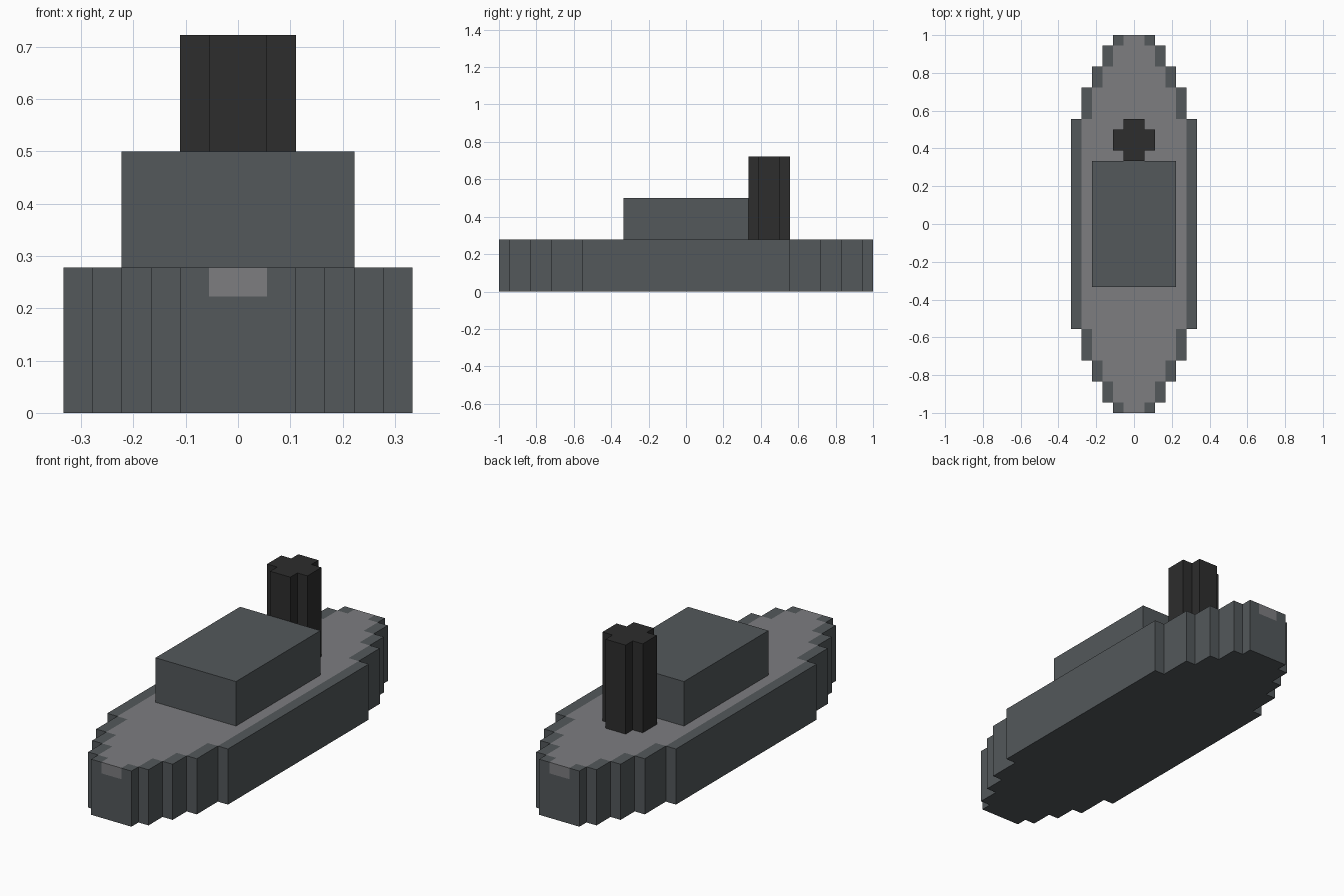
import bpy
import bmesh
from mathutils import Vector

if "Cube" in bpy.data.objects:
    bpy.data.objects.remove(bpy.data.objects["Cube"])

U = 1 / 18  # block size


def lin(c):
    c /= 255
    return c / 12.92 if c <= 0.04045 else ((c + 0.055) / 1.055) ** 2.4


def material(name, r, g, b):
    m = bpy.data.materials.new(name)
    m.diffuse_color = (lin(r), lin(g), lin(b), 1)
    m.use_nodes = True
    m.node_tree.nodes["Principled BSDF"].inputs["Base Color"].default_value = m.diffuse_color
    return m


hull_grey = material("slate grey", 83, 88, 91)
deck_grey = material("light deck grey", 125, 125, 128)
black = material("funnel black", 45, 45, 45)


def block_solid(name, xs, ys, zs, fill, mats):
    """Skin of the grid cells for which fill(x, y, z) gives a material index."""
    grid = (xs, ys, zs)

    def cell(i):
        if any(not 0 <= i[a] < len(grid[a]) - 1 for a in range(3)):
            return None
        return fill(*[(grid[a][i[a]] + grid[a][i[a] + 1]) / 2 for a in range(3)])

    bm = bmesh.new()
    for i in range(len(xs) - 1):
        for j in range(len(ys) - 1):
            for k in range(len(zs) - 1):
                idx = (i, j, k)
                mat = cell(idx)
                if mat is None:
                    continue
                for a in range(3):
                    b, c = (a + 1) % 3, (a + 2) % 3
                    for side in (0, 1):
                        near = list(idx)
                        near[a] += 1 if side else -1
                        if cell(near) is not None:
                            continue
                        corners = []
                        for db, dc in ((0, 0), (1, 0), (1, 1), (0, 1)):
                            p = Vector()
                            p[a] = grid[a][idx[a] + side] * U
                            p[b] = grid[b][idx[b] + db] * U
                            p[c] = grid[c][idx[c] + dc] * U
                            corners.append(bm.verts.new(p))
                        if not side:
                            corners.reverse()
                        bm.faces.new(corners).material_index = mat
    bmesh.ops.remove_doubles(bm, verts=bm.verts, dist=1e-5)
    me = bpy.data.meshes.new(name)
    bm.to_mesh(me)
    bm.free()
    for m in mats:
        me.materials.append(m)
    ob = bpy.data.objects.new(name, me)
    bpy.context.collection.objects.link(ob)
    return ob


def mirrored(values):
    return sorted({-v for v in values} | set(values))


# Hull: stepped double-ended outline with the deck inlaid in its top layer
STEPS = ((10, 6), (13, 5), (15, 4), (17, 3), (18, 2))  # (end y, half width)


def hull_fill(x, y, z):
    half = next(w for end, w in STEPS if abs(y) < end)
    if abs(x) > half:
        return None
    return 1 if z > 4 and abs(x) < half - 1 else 0


block_solid("hull", mirrored([1, 2, 3, 4, 5, 6]), mirrored([s[0] for s in STEPS]),
            [0, 4, 5], hull_fill, [hull_grey, deck_grey])

# Cabin: plain box amidships
block_solid("cabin", [-4, 4], [-6, 6], [5, 9], lambda x, y, z: 0, [hull_grey])

# Funnel: plus-shaped column behind the cabin
block_solid("funnel", [-2, -1, 1, 2], [6, 7, 9, 10], [5, 13],
            lambda x, y, z: 0 if abs(x) < 1 or abs(y - 8) < 1 else None, [black])
